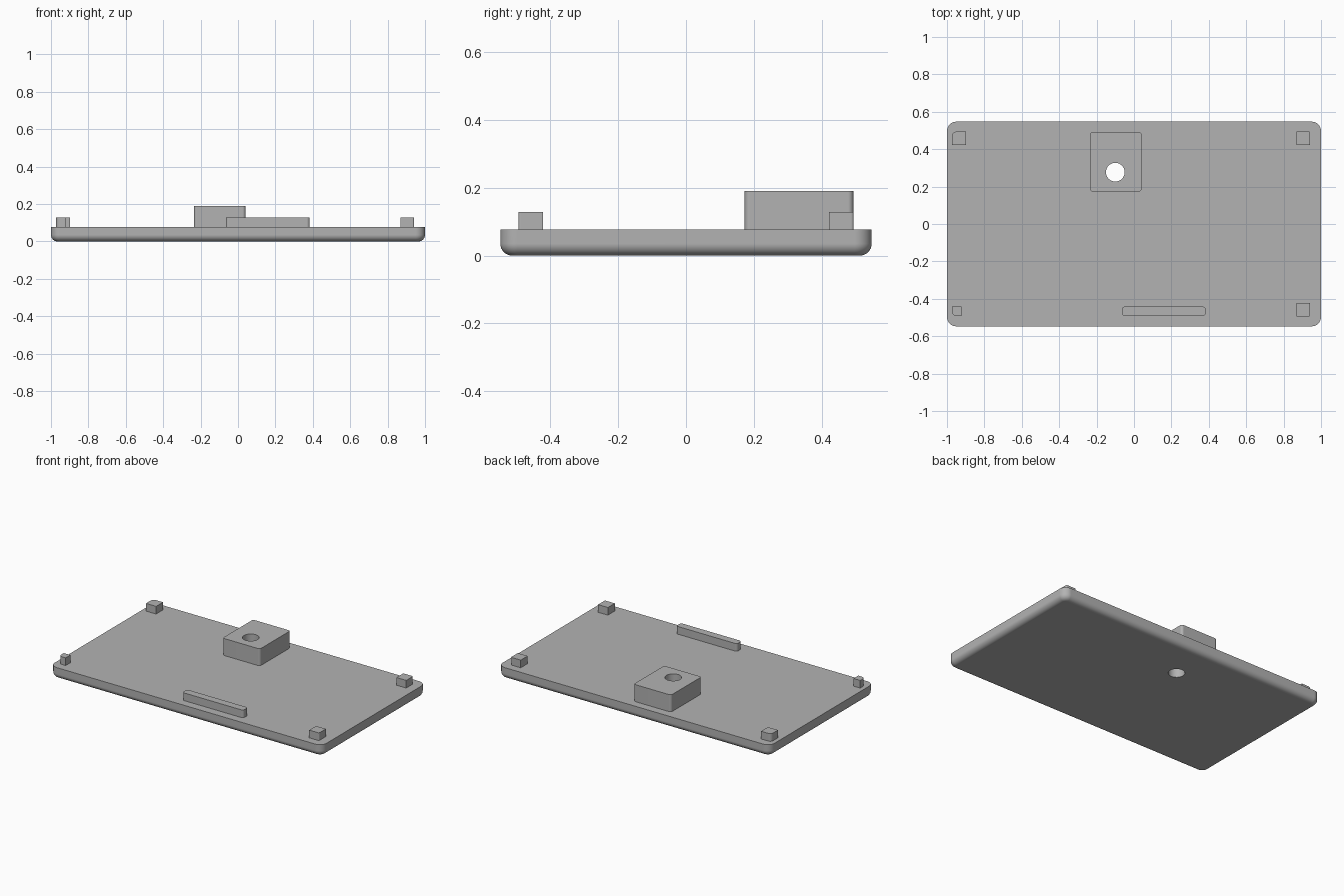
import bpy, bmesh
from math import pi, sin, cos, radians

old = bpy.data.objects.get("Cube")
if old:
    bpy.data.objects.remove(old, do_unlink=True)

# One plain grey for the whole part
GREY = (0.45, 0.45, 0.45, 1)
grey = bpy.data.materials.new("plain grey")
grey.use_nodes = True
grey.diffuse_color = GREY
grey.node_tree.nodes["Principled BSDF"].inputs["Base Color"].default_value = GREY

PLATE_TOP = 0.077
POST_TOP = 0.128
BOSS_TOP = 0.19
HOLE = (-0.1, 0.277)


def outline(x0, x1, y0, y1, radii, inset=0, steps=8):
    """Rounded rectangle; radii run back left-side, back right-side, front right-side, front left-side."""
    points = []
    corners = [(x1, y1, -1, -1), (x0, y1, 1, -1), (x0, y0, 1, 1), (x1, y0, -1, 1)]
    for i, ((x, y, sx, sy), r) in enumerate(zip(corners, radii)):
        cx, cy = x + sx * r, y + sy * r
        for k in range(steps + 1 if r else 1):
            a = (i + k / steps) * pi / 2
            if r:
                points.append((cx + (r - inset) * cos(a), cy + (r - inset) * sin(a)))
            else:
                points.append((x, y))
    return points


def solid(name, sections):
    """Stack of (outline, z) sections joined into a closed solid."""
    bm = bmesh.new()
    loops = [[bm.verts.new((x, y, z)) for x, y in pts] for pts, z in sections]
    n = len(loops[0])
    for a, b in zip(loops, loops[1:]):
        for i in range(n):
            j = (i + 1) % n
            bm.faces.new((a[i], a[j], b[j], b[i]))
    bm.faces.new(loops[0][::-1])
    bm.faces.new(loops[-1])
    bmesh.ops.recalc_face_normals(bm, faces=bm.faces)
    mesh = bpy.data.meshes.new(name)
    bm.to_mesh(mesh)
    bm.free()
    mesh.materials.append(grey)
    obj = bpy.data.objects.new(name, mesh)
    bpy.context.collection.objects.link(obj)
    return obj


def block(name, x0, x1, y0, y1, top, radii):
    pts = outline(x0, x1, y0, y1, radii)
    return solid(name, [(pts, PLATE_TOP), (pts, top)])


def finish(obj):
    bpy.ops.object.select_all(action="DESELECT")
    obj.select_set(True)
    bpy.context.view_layer.objects.active = obj
    for mod in list(obj.modifiers):
        bpy.ops.object.modifier_apply(modifier=mod.name)
    bpy.ops.object.shade_smooth_by_angle(angle=radians(30))
    weighted = obj.modifiers.new("flat caps", "WEIGHTED_NORMAL")
    weighted.keep_sharp = True


# Base plate with a rounded lower edge
FILLET, CORNER = 0.035, 0.05
sections = []
for k in range(9):
    a = k / 8 * pi / 2
    pts = outline(-1, 1, -0.547, 0.547, [CORNER] * 4, FILLET * (1 - sin(a)))
    sections.append((pts, FILLET * (1 - cos(a))))
sections.append((outline(-1, 1, -0.547, 0.547, [CORNER] * 4), PLATE_TOP))
plate = solid("base_plate", sections)

# Raised boss around the hole
boss = block("hole_boss", -0.235, 0.04, 0.173, 0.493, BOSS_TOP, [0.016] * 4)

# Locating rib near the front edge
rib = block("front_rib", -0.065, 0.383, -0.492, -0.442, POST_TOP, [0.016] * 4)

# Corner posts, each rounded on its outer corner
R = 0.022
posts = [
    block("back_left_post", 0.87, 0.942, 0.422, 0.494, POST_TOP, [0.008, 0, 0, 0]),
    block("back_right_post", -0.972, -0.898, 0.422, 0.494, POST_TOP, [0, R, 0, 0]),
    block("front_right_post", -0.972, -0.923, -0.492, -0.442, POST_TOP, [0, 0, R, 0]),
    block("front_left_post", 0.87, 0.942, -0.494, -0.422, POST_TOP, [0, 0, 0, 0.008]),
]

# Round hole through the boss and plate
bpy.ops.mesh.primitive_cylinder_add(vertices=48, radius=0.05, depth=1, location=(*HOLE, 0.1))
cutter = bpy.context.object
cutter.name = "hole_cutter"
cutter.hide_render = True
cutter.data.materials.append(grey)
for obj in (plate, boss):
    cut = obj.modifiers.new("hole", "BOOLEAN")
    cut.operation = "DIFFERENCE"
    cut.solver = "EXACT"
    cut.object = cutter

for obj in (plate, boss, rib, *posts):
    finish(obj)
bpy.data.objects.remove(cutter, do_unlink=True)
